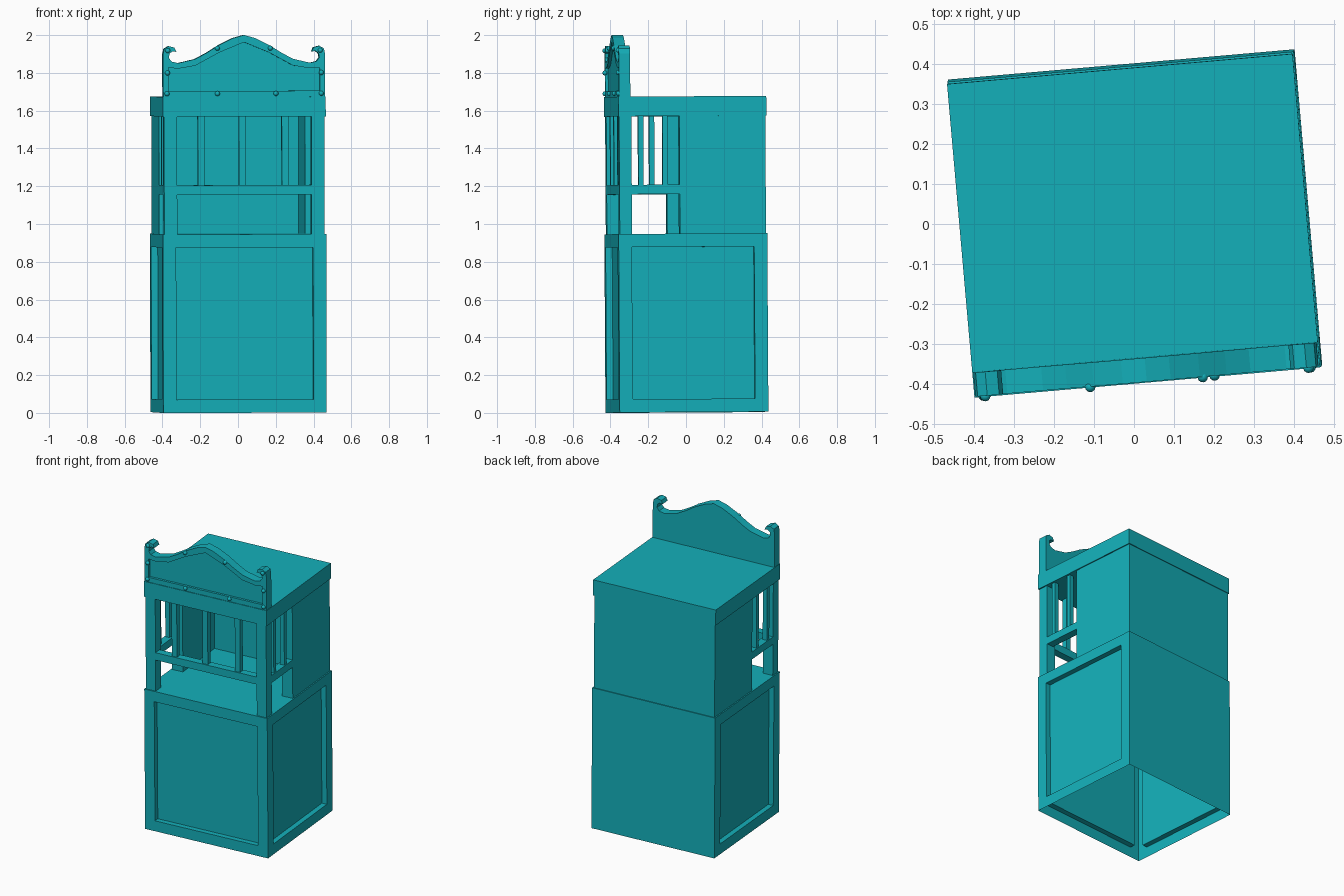
import bpy, bmesh
from math import radians
from mathutils import Matrix

if "Cube" in bpy.data.objects:
    bpy.data.objects.remove(bpy.data.objects["Cube"])

# the whole cabinet stands slightly turned and leaning
POSE = (Matrix.Translation((0.003, 0.005, 0.003)) @ Matrix.Rotation(radians(5), 4, 'Z')
        @ Matrix.Rotation(0.006, 4, 'X') @ Matrix.Rotation(-0.003, 4, 'Y'))

TEAL = bpy.data.materials.new("teal_paint")
TEAL.diffuse_color = (0.007, 0.435, 0.495, 1)
TEAL.use_nodes = True
TEAL.node_tree.nodes["Principled BSDF"].inputs["Base Color"].default_value = TEAL.diffuse_color


def finish(name, bm):
    bm.transform(POSE)
    me = bpy.data.meshes.new(name)
    bm.to_mesh(me)
    bm.free()
    me.materials.append(TEAL)
    ob = bpy.data.objects.new(name, me)
    bpy.context.collection.objects.link(ob)
    return ob


def cube(x0, x1, y0, y1, z0, z1):
    bm = bmesh.new()
    bmesh.ops.create_cube(bm, size=1)
    bmesh.ops.scale(bm, vec=(x1 - x0, y1 - y0, z1 - z0), verts=bm.verts)
    bmesh.ops.translate(bm, vec=((x0 + x1) / 2, (y0 + y1) / 2, (z0 + z1) / 2), verts=bm.verts)
    return bm


def box(name, *dims):
    return finish(name, cube(*dims))


def plate(name, outlines, y0, y1):
    """Flat board in the xz plane; a second outline becomes a hole."""
    cu = bpy.data.curves.new(name, 'CURVE')
    cu.dimensions = '2D'
    cu.fill_mode = 'BOTH'
    cu.extrude = (y1 - y0) / 2
    cu.materials.append(TEAL)
    for pts in outlines:
        s = cu.splines.new('POLY')
        s.points.add(len(pts) - 1)
        for p, (x, z) in zip(s.points, pts):
            p.co = (x, z, 0, 1)
        s.use_cyclic_u = True
        s.use_smooth = False
    ob = bpy.data.objects.new(name, cu)
    bpy.context.collection.objects.link(ob)
    ob.matrix_world = (POSE @ Matrix.Translation((0, (y0 + y1) / 2, 0))
                       @ Matrix.Rotation(radians(90), 4, 'X'))
    return ob


def mirrored(half):
    return half + [(-x, z) for x, z in reversed(half) if x > 0]


# lower cabinet: open-bottomed shell, recessed panels on front and sides
bm = cube(-0.434, 0.434, -0.395, 0.395, 0, 0.945)
bm.normal_update()
bmesh.ops.delete(bm, geom=[f for f in bm.faces if f.normal.z < -0.5], context='FACES_ONLY')
panels = [f for f in bm.faces if abs(f.normal.x) > 0.5 or f.normal.y < -0.5]
bmesh.ops.inset_individual(bm, faces=panels, thickness=0.07, use_even_offset=True)
bmesh.ops.inset_individual(bm, faces=panels, thickness=0, depth=-0.035)
bmesh.ops.remove_doubles(bm, verts=bm.verts, dist=1e-5)
finish("lower_cabinet", bm)

# upper cupboard walls, posts, side rails and side slats
Z0, Z1 = 0.945, 1.568
XO, YF = 0.426, -0.388
box("upper_back_wall", -XO, XO, 0.32, 0.389, Z0, Z1)
for side, s in (("left", -1), ("right", 1)):
    def span(a, b):
        return (min(s * a, s * b), max(s * a, s * b))
    box(side + "_wall", *span(0.35, XO), -0.068, 0.32, Z0, Z1)
    box(side + "_front_post", *span(0.357, XO), YF, YF + 0.065, Z0, Z1)
    box(side + "_rail", *span(0.375, XO), YF + 0.065, -0.068, 1.155, 1.205)
    for y in (-0.273, -0.144):
        box(side + "_slat", *span(0.39, 0.42), y - 0.014, y + 0.014, 1.205, Z1)

# front rail and slats
box("front_rail", -0.357, 0.357, YF, YF + 0.05, 1.155, 1.205)
for x in (-0.228, -0.01, 0.218):
    box("front_slat", x - 0.018, x + 0.018, YF + 0.008, YF + 0.042, 1.205, Z1)

# cornice and top
box("cornice", -0.433, 0.433, -0.392, 0.394, Z1, 1.672)

# scrolled crest board with a recessed front panel
outline = mirrored([(0, 2.0), (0.06, 1.983), (0.133, 1.947), (0.2, 1.905), (0.26, 1.873),
                    (0.35, 1.852), (0.385, 1.86), (0.4, 1.88), (0.396, 1.903), (0.38, 1.914),
                    (0.36, 1.912), (0.37, 1.934), (0.4, 1.942), (0.424, 1.928), (0.43, 1.9),
                    (0.43, 1.67)])
inner = mirrored([(0, 1.962), (0.133, 1.907), (0.26, 1.838), (0.35, 1.823),
                  (0.402, 1.828), (0.402, 1.704)])
plate("crest_board", [outline], -0.372, -0.328)
plate("crest_frame", [outline, inner], -0.388, -0.372)

# round studs on the crest frame
for x, z in ((-0.405, 1.918), (0.405, 1.918), (-0.142, 1.93), (0.14, 1.93), (-0.407, 1.8),
             (0.41, 1.8), (-0.41, 1.69), (-0.142, 1.69), (0.169, 1.69), (0.41, 1.69)):
    bm = bmesh.new()
    bmesh.ops.create_uvsphere(bm, u_segments=12, v_segments=8, radius=0.013)
    bmesh.ops.translate(bm, vec=(x, -0.389, z), verts=bm.verts)
    for f in bm.faces:
        f.smooth = True
    finish("stud", bm)
